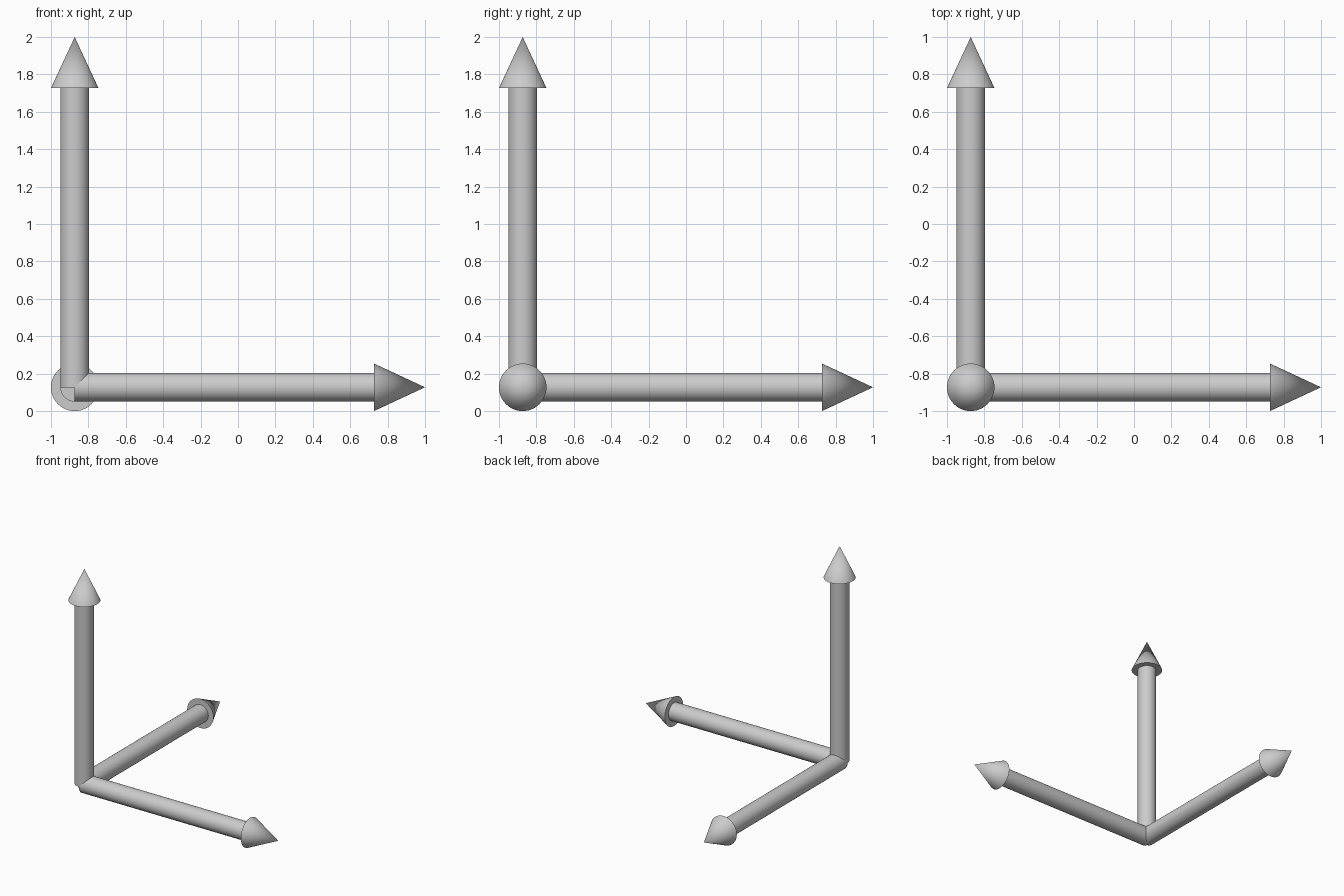
import bpy
from math import radians
from mathutils import Vector

if "Cube" in bpy.data.objects:
    bpy.data.objects.remove(bpy.data.objects["Cube"])

CORNER = Vector((-0.873, -0.873, 0.127))
SHAFT_R, HEAD_R = 0.077, 0.127
SHAFT_LEN, TOTAL_LEN = 1.6, 1.873
SIDES = 48


def piece(name, axis, r1, r2, start, end):
    """Round solid along an axis, between two distances from the corner."""
    bpy.ops.mesh.primitive_cone_add(
        vertices=SIDES, radius1=r1, radius2=r2, depth=end - start,
        location=CORNER + axis * (start + end) / 2,
        rotation=axis.to_track_quat('Z', 'Y').to_euler())
    ob = bpy.context.object
    ob.name = name
    bpy.ops.object.shade_smooth_by_angle(angle=radians(35))


# Three identical arrows meeting at the corner
for label, axis in (("x", Vector((1, 0, 0))),
                    ("y", Vector((0, 1, 0))),
                    ("z", Vector((0, 0, 1)))):
    piece(label + "_arrow_shaft", axis, SHAFT_R, SHAFT_R, 0, SHAFT_LEN)
    piece(label + "_arrow_head", axis, HEAD_R, 0, SHAFT_LEN, TOTAL_LEN)
